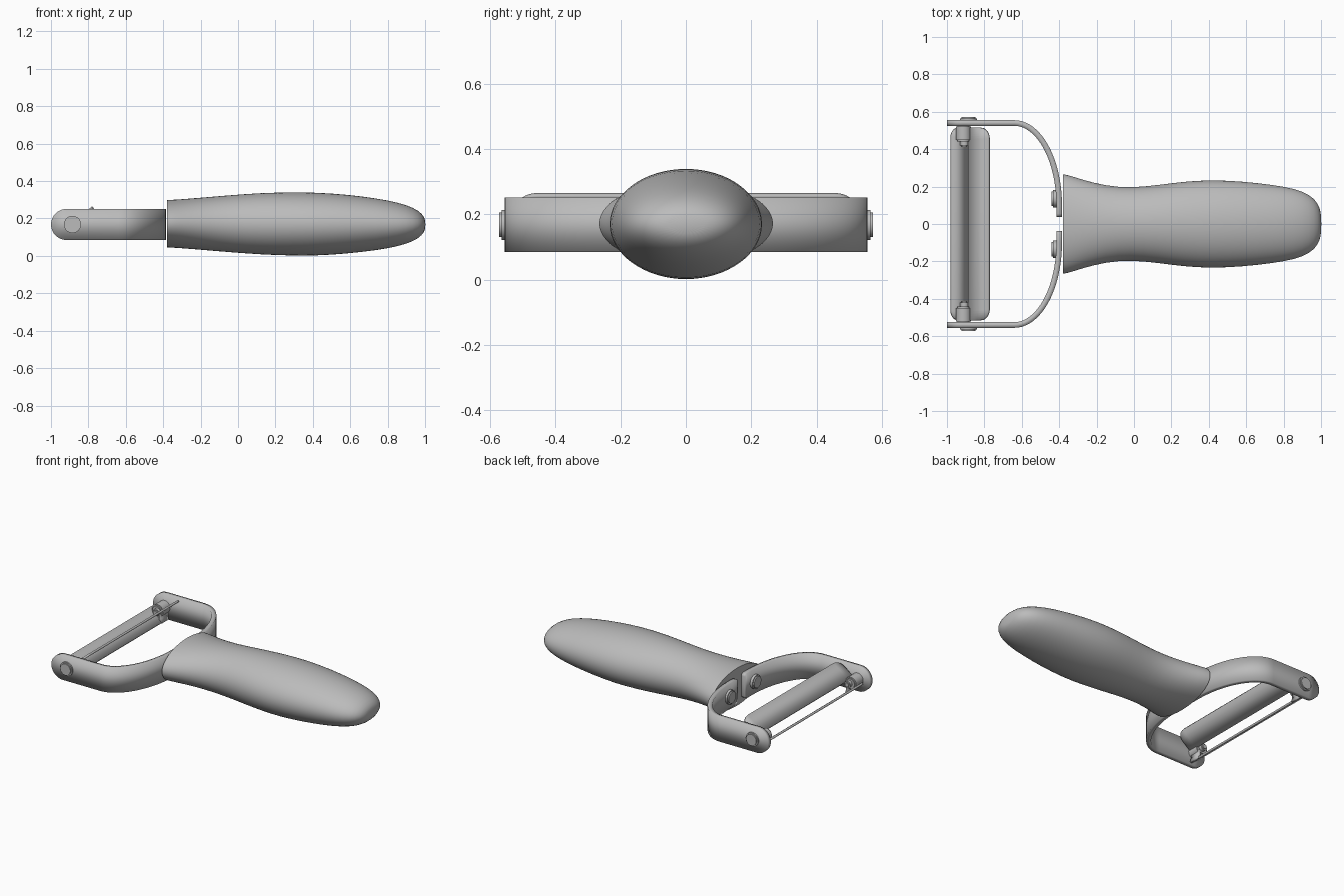
import bpy, bmesh, math
from mathutils import Vector

cube = bpy.data.objects.get("Cube")
if cube:
    bpy.data.objects.remove(cube)

steel = bpy.data.materials.new("plain_grey")
steel.use_nodes = True
GREY = (0.5, 0.5, 0.5, 1)
steel.diffuse_color = GREY
steel.node_tree.nodes["Principled BSDF"].inputs["Base Color"].default_value = GREY

MID_Z = 0.168


def finish(name, bm, thickness=0, subdivide=0):
    bmesh.ops.recalc_face_normals(bm, faces=bm.faces)
    mesh = bpy.data.meshes.new(name)
    bm.to_mesh(mesh)
    bm.free()
    obj = bpy.data.objects.new(name, mesh)
    bpy.context.collection.objects.link(obj)
    mesh.materials.append(steel)
    if thickness:
        solid = obj.modifiers.new("thickness", 'SOLIDIFY')
        solid.thickness = thickness
        solid.offset = 0
    if subdivide:
        obj.modifiers.new("smooth", 'SUBSURF').levels = subdivide
        obj.modifiers["smooth"].render_levels = subdivide
    bpy.ops.object.select_all(action='DESELECT')
    obj.select_set(True)
    bpy.context.view_layer.objects.active = obj
    bpy.ops.object.shade_smooth_by_angle(angle=math.radians(40))
    return obj


def strip(name, columns, thickness):
    """Sheet made of a row of point columns, thickened."""
    bm = bmesh.new()
    rows = [[bm.verts.new(p) for p in col] for col in columns]
    for a, b in zip(rows, rows[1:]):
        for i in range(len(a) - 1):
            bm.faces.new((a[i], b[i], b[i + 1], a[i + 1]))
    return finish(name, bm, thickness)


def pin(name, start, end, radius, bevel=0.008):
    """Cylinder between two points with softened rims."""
    start, end = Vector(start), Vector(end)
    axis = end - start
    bm = bmesh.new()
    bmesh.ops.create_cone(bm, cap_ends=True, segments=32, radius1=radius,
                          radius2=radius, depth=axis.length)
    rims = [e for e in bm.edges if abs(e.verts[0].co.z - e.verts[1].co.z) < 1e-5]
    bmesh.ops.bevel(bm, geom=rims, offset=bevel, segments=2, affect='EDGES')
    bmesh.ops.rotate(bm, verts=bm.verts,
                     matrix=Vector((0, 0, 1)).rotation_difference(axis).to_matrix())
    bmesh.ops.translate(bm, verts=bm.verts, vec=(start + end) / 2)
    finish(name, bm)


# Handle: elliptical rings given as x, half width, half height, centre height
RINGS = [(-0.38, 0.268, 0.127, 0.172), (-0.34, 0.26, 0.129, 0.172),
         (-0.27, 0.236, 0.134, 0.172), (-0.15, 0.205, 0.144, 0.172),
         (-0.02, 0.194, 0.155, 0.172), (0.12, 0.208, 0.165, 0.172),
         (0.27, 0.229, 0.17, 0.171), (0.42, 0.237, 0.17, 0.17),
         (0.58, 0.229, 0.159, 0.17), (0.74, 0.211, 0.14, 0.169),
         (0.86, 0.19, 0.117, 0.168), (0.94, 0.158, 0.09, 0.168),
         (0.985, 0.112, 0.058, 0.168), (1.002, 0.055, 0.026, 0.168)]
SEGMENTS = 32
bm = bmesh.new()
loops = []
for x, wide, tall, z in RINGS:
    angles = [math.tau * i / SEGMENTS for i in range(SEGMENTS)]
    loops.append([bm.verts.new((x, wide * math.cos(a), z + tall * math.sin(a)))
                  for a in angles])
for a, b in zip(loops, loops[1:]):
    for i in range(SEGMENTS):
        j = (i + 1) % SEGMENTS
        bm.faces.new((a[i], a[j], b[j], b[i]))
mouth = bm.faces.new(loops[0])
bm.faces.new(loops[-1])
crease = bm.edges.layers.float.new("crease_edge")
for edge in mouth.edges:
    edge[crease] = 1.0
finish("handle", bm, subdivide=1)

# Fork arms: straight, rounded free end, then an elliptical bend to the handle
HALF = 0.083
for side, label in ((1, "back"), (-1, "front")):
    path = []
    for i in range(9):
        t = math.radians(4 + 86 * i / 8)
        path.append((-0.917 - HALF * math.cos(t), 0.54, HALF * math.sin(t)))
    for i in range(21):
        t = math.pi / 2 * i / 20
        path.append((-0.64 + 0.24 * math.sin(t), 0.1 + 0.44 * math.cos(t), HALF))
    path += [(-0.4, 0.055, HALF), (-0.4, 0.043, HALF * 0.94), (-0.4, 0.038, HALF * 0.8)]
    strip(label + "_fork_arm",
          [[(x, side * y, MID_Z - h), (x, side * y, MID_Z + h)] for x, y, h in path],
          0.03)
    # Pivot head outside, boss and tip inside, rivet on the handle mouth
    pin(label + "_pivot_head", (-0.885, side * 0.545, MID_Z),
        (-0.885, side * 0.572, MID_Z), 0.046)
    pin(label + "_pivot_boss", (-0.912, side * 0.53, MID_Z),
        (-0.912, side * 0.44, MID_Z), 0.041)
    pin(label + "_pivot_tip", (-0.907, side * 0.45, MID_Z),
        (-0.907, side * 0.412, MID_Z), 0.022)
    pin(label + "_rivet", (-0.39, side * 0.135, MID_Z),
        (-0.44, side * 0.135, MID_Z), 0.046)

# Blade: two sloping leaves joined at both ends, leaving a long slot between
LENGTH = 0.515


def leaf(name, inner, outer, radius):
    """Sloping plate along y whose outer corners are rounded."""
    inner, outer = Vector(inner), Vector(outer)
    width = (outer - inner).length
    ends = []
    for i in range(8):
        t = math.pi / 2 * i / 7
        y = LENGTH - radius + radius * math.cos(t)
        reach = 1 - (radius - radius * math.sin(t)) / width
        ends.append((y, reach))
    outline = [(-y, r) for y, r in ends] + [(y, r) for y, r in reversed(ends)]
    columns = []
    for y, r in outline:
        tip = inner.lerp(outer, r)
        columns.append([(inner.x, y, inner.y), (tip.x, y, tip.y)])
    strip(name, columns, 0.014)


leaf("cutting_leaf", (-0.882, 0.172), (-0.775, 0.26), 0.06)
leaf("guard_leaf", (-0.882, 0.094), (-0.977, 0.17), 0.05)
for side, label in ((1, "back"), (-1, "front")):
    bridge = [(-0.882, 0.176), (-0.889, 0.15), (-0.89, 0.12), (-0.882, 0.092)]
    strip(label + "_blade_bridge",
          [[(x, side * y, z) for x, z in bridge] for y in (0.44, LENGTH)], 0.014)
